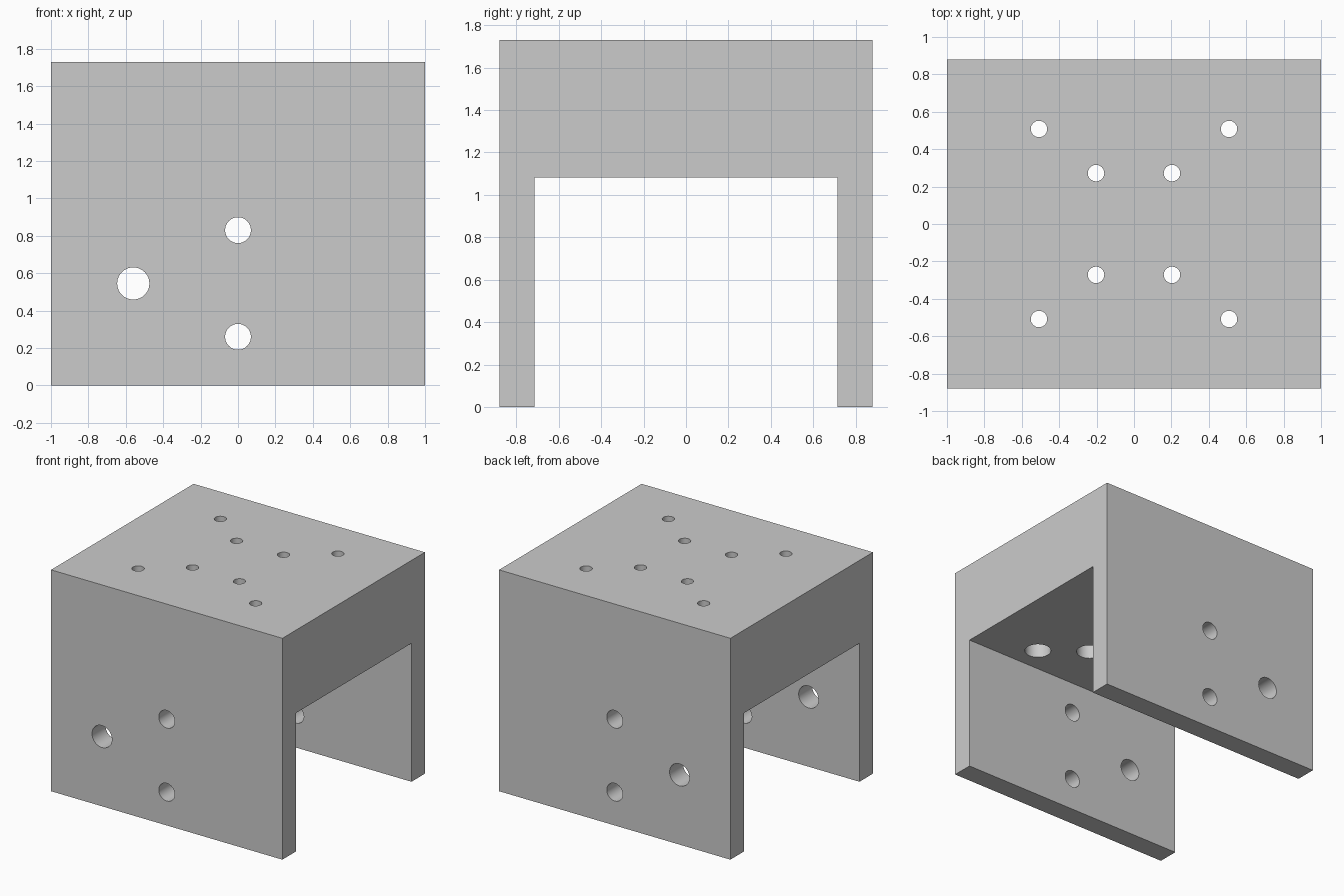
import bpy, bmesh
from mathutils import Matrix, Vector

cube = bpy.data.objects.get("Cube")
if cube:
    bpy.data.objects.remove(cube, do_unlink=True)

HALF_X, HALF_Y, HEIGHT = 1.0, 0.88, 1.73
INNER_Y, UNDERSIDE = 0.714, 1.082
BORE_TOP = 1.53

grey = bpy.data.materials.new("plain grey")
grey.use_nodes = True
grey.diffuse_color = (0.6, 0.6, 0.6, 1)
grey.node_tree.nodes["Principled BSDF"].inputs["Base Color"].default_value = (0.6, 0.6, 0.6, 1)


def make_object(name, bm):
    bmesh.ops.recalc_face_normals(bm, faces=bm.faces)
    mesh = bpy.data.meshes.new(name)
    bm.to_mesh(mesh)
    bm.free()
    mesh.materials.append(grey)
    obj = bpy.data.objects.new(name, mesh)
    bpy.context.collection.objects.link(obj)
    return obj


def add_rod(bm, start, end, radius):
    """Closed cylinder between two points, used to drill a hole."""
    start, end = Vector(start), Vector(end)
    axis = end - start
    turn = axis.to_track_quat("Z", "Y").to_matrix().to_4x4()
    bmesh.ops.create_cone(bm, cap_ends=True, segments=48, radius1=radius, radius2=radius,
                          depth=axis.length,
                          matrix=Matrix.Translation((start + end) / 2) @ turn)


def drill(obj, bm):
    cutter = make_object("drill_cutter", bm)
    cutter.hide_render = True
    mod = obj.modifiers.new("holes", "BOOLEAN")
    mod.operation, mod.solver, mod.object = "DIFFERENCE", "EXACT", cutter
    bpy.context.view_layer.objects.active = obj
    bpy.ops.object.modifier_apply(modifier=mod.name)
    bpy.data.objects.remove(cutter, do_unlink=True)


# Bracket body: channel profile extruded along x
bm = bmesh.new()
half = [(INNER_Y, UNDERSIDE), (INNER_Y, 0), (HALF_Y, 0), (HALF_Y, HEIGHT)]
profile = half + [(-y, z) for y, z in reversed(half)]
face = bm.faces.new([bm.verts.new((-HALF_X, y, z)) for y, z in profile])
extruded = bmesh.ops.extrude_face_region(bm, geom=[face])["geom"]
bmesh.ops.translate(bm, vec=(2 * HALF_X, 0, 0),
                    verts=[v for v in extruded if isinstance(v, bmesh.types.BMVert)])
bracket = make_object("channel_bracket", bm)

# Holes through both legs
bm = bmesh.new()
for x, z, radius in [(0, 0.83, 0.069), (0, 0.26, 0.069), (-0.56, 0.545, 0.086)]:
    add_rod(bm, (x, -1, z), (x, 1, z), radius)
drill(bracket, bm)

# Screw holes through the top block
spots = [(sx * x, sy * y) for x, y in [(0.508, 0.508), (0.203, 0.272)]
         for sx in (-1, 1) for sy in (-1, 1)]
bm = bmesh.new()
for x, y in spots:
    add_rod(bm, (x, y, 1), (x, y, 2), 0.044)
drill(bracket, bm)

# Wider counterbores from the underside
bm = bmesh.new()
for x, y in spots:
    add_rod(bm, (x, y, 1), (x, y, BORE_TOP), 0.097)
drill(bracket, bm)

# Smooth hole walls, crisp edges
bpy.ops.object.select_all(action="DESELECT")
bracket.select_set(True)
bpy.context.view_layer.objects.active = bracket
bpy.ops.object.shade_smooth_by_angle(angle=0.5)
